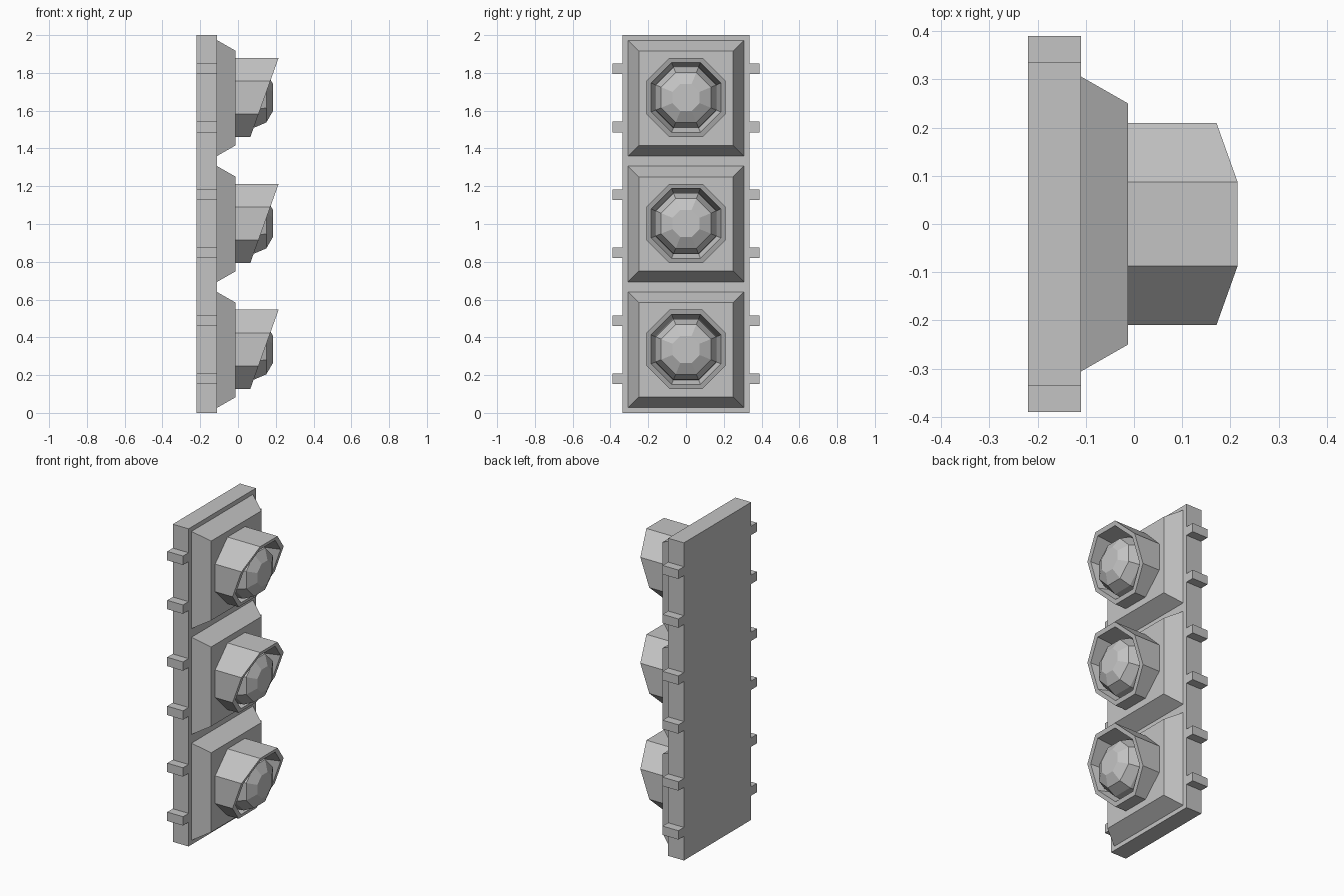
import bpy, bmesh, math

cube = bpy.data.objects.get("Cube")
if cube:
    bpy.data.objects.remove(cube, do_unlink=True)

grey = bpy.data.materials.new("light_grey")
grey.use_nodes = True
COLOUR = (0.55, 0.55, 0.55, 1)
grey.diffuse_color = COLOUR
grey.node_tree.nodes["Principled BSDF"].inputs["Base Color"].default_value = COLOUR


def loft(name, rings, z, cap_start=True, cap_end=True):
    """Join matching rings of points into flat faces, placed at height z."""
    bm = bmesh.new()
    loops = [[bm.verts.new(p) for p in ring] for ring in rings]
    for a, b in zip(loops, loops[1:]):
        n = len(a)
        for i in range(n):
            j = (i + 1) % n
            bm.faces.new((a[i], a[j], b[j], b[i]))
    if cap_start:
        bm.faces.new(loops[0][::-1])
    if cap_end:
        bm.faces.new(loops[-1])
    if cap_start and cap_end:
        bmesh.ops.recalc_face_normals(bm, faces=bm.faces)
    mesh = bpy.data.meshes.new(name)
    bm.to_mesh(mesh)
    bm.free()
    mesh.materials.append(grey)
    obj = bpy.data.objects.new(name, mesh)
    obj.location.z = z
    bpy.context.collection.objects.link(obj)
    return obj


def rect(x, half_y, half_z, y=0):
    return [(x, y + sy * half_y, sz * half_z)
            for sy, sz in ((-1, -1), (1, -1), (1, 1), (-1, 1))]


def octagon(apothem, x_at):
    """Eight-sided ring with flat top; x_at gives depth from height."""
    r = apothem / math.cos(math.pi / 8)
    pts = []
    for i in range(8):
        a = math.pi / 8 + i * math.pi / 4
        y, z = r * math.cos(a), r * math.sin(a)
        pts.append((x_at(z), y, z))
    return pts


def flat(x):
    return lambda z: x


def visor_cut(z):
    return 0.14 + 0.357 * z


BACK, FRONT, FACE = -0.22, -0.11, -0.012

# Backing panel
loft("back_panel", [rect(BACK, 0.335, 1), rect(FRONT, 0.335, 1)], 1)

for k, level in enumerate(("bottom", "middle", "top")):
    centre = 1 / 3 + k * 2 / 3

    # Bevelled lamp housing
    loft("housing_" + level,
         [rect(FRONT, 0.306, 0.306), rect(FACE, 0.25, 0.25)], centre)

    # Hollow visor with a slanted front
    loft("visor_" + level,
         [octagon(0.21, flat(FACE)), octagon(0.21, visor_cut),
          octagon(0.185, visor_cut), octagon(0.162, flat(0.03))],
         centre + 0.003)

    # Domed faceted lens
    loft("lens_" + level,
         [octagon(0.162, flat(0.03)), octagon(0.16, flat(0.085)),
          octagon(0.132, flat(0.15)), octagon(0.072, flat(0.185))],
         centre + 0.003)

    # Side hinge tabs
    for side, sign in (("left", 1), ("right", -1)):
        for row, dz in (("lower", -0.153), ("upper", 0.155)):
            loft(f"tab_{level}_{row}_{side}",
                 [rect(x, 0.0275, 0.028, sign * 0.3625) for x in (BACK, FRONT)],
                 centre + dz)
